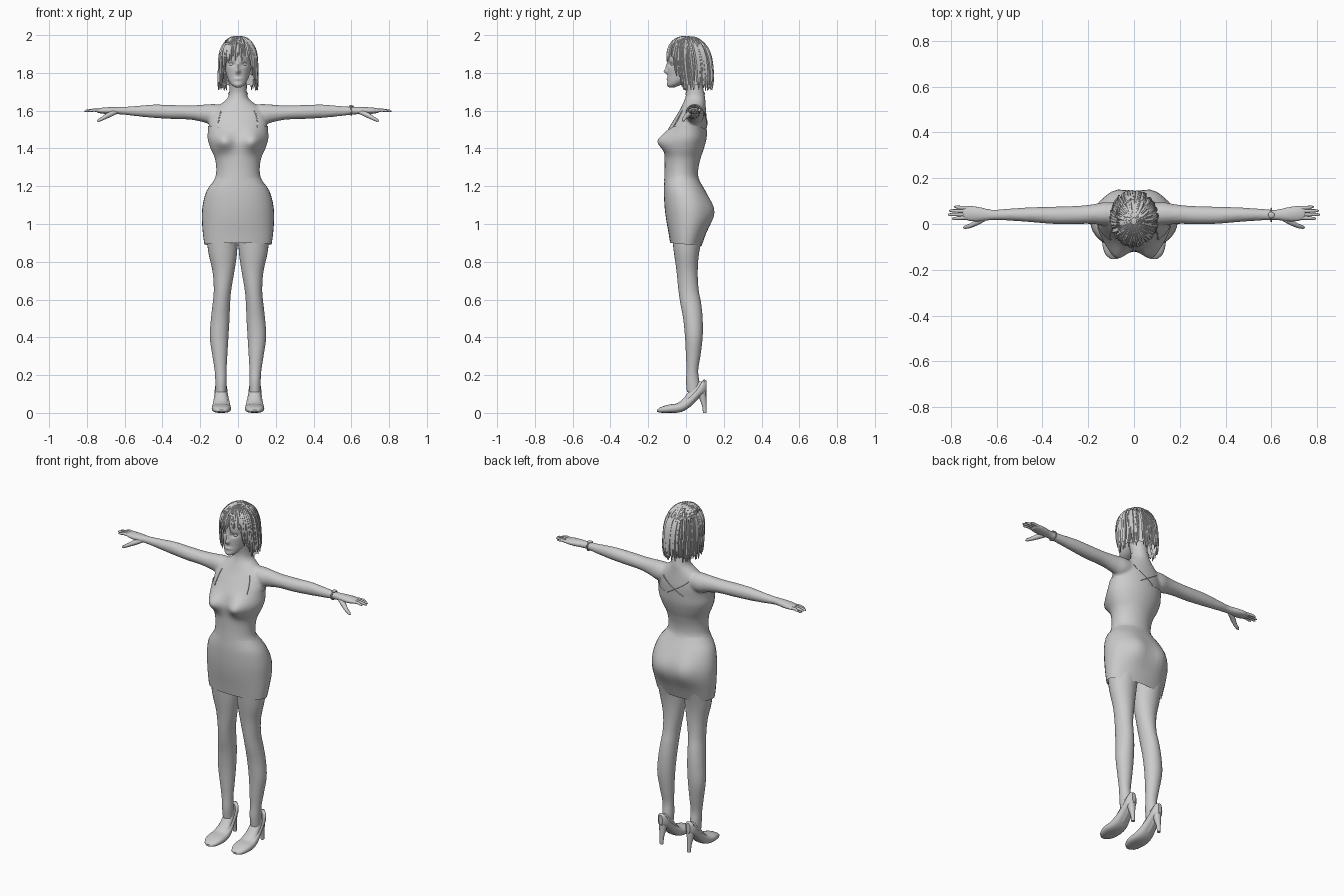
import bpy, bmesh, math, random
from mathutils import Vector

if "Cube" in bpy.data.objects:
    bpy.data.objects.remove(bpy.data.objects["Cube"])

random.seed(4)
TAU = 2 * math.pi


def sample(prof, s):
    """Smooth (Hermite) interpolation of a profile: rows of (s, cx, rx, y_min, y_max)."""
    s = min(max(s, prof[0][0]), prof[-1][0])
    i = 0
    while i < len(prof) - 2 and s > prof[i + 1][0]:
        i += 1
    a, b = prof[i], prof[i + 1]
    p, q = prof[max(i - 1, 0)], prof[min(i + 2, len(prof) - 1)]
    h = b[0] - a[0]
    t = (s - a[0]) / h
    out = []
    for k in range(1, 5):
        ma = (b[k] - p[k]) / (b[0] - p[0]) * h
        mb = (q[k] - a[k]) / (q[0] - a[0]) * h
        out.append((2*t**3 - 3*t**2 + 1) * a[k] + (t**3 - 2*t**2 + t) * ma
                   + (3*t**2 - 2*t**3) * b[k] + (t**3 - t**2) * mb)
    return out


def surf(prof, s, th, bumps=(), off=0.0, p=1.0):
    """Point on the profile's skin; bumps are (x, s, width, height, dy, side)."""
    cx, rx, y0, y1 = sample(prof, s)
    c, n = math.cos(th), math.sin(th)
    x = cx + (rx + off) * math.copysign(abs(c) ** p, c)
    y = (y0 + y1) / 2 + ((y1 - y0) / 2 + off) * math.copysign(abs(n) ** p, n)
    for bx, bs, w, h, dy, side in bumps:
        if n * side > 0:
            y += dy * min(1, abs(n) * 2) * math.exp(-((x - bx) / w) ** 2 - ((s - bs) / h) ** 2)
    return x, y, s


def skin(bm, rings, caps):
    vs = [[bm.verts.new(v) for v in r] for r in rings]
    n = len(vs[0])
    for a, b in zip(vs, vs[1:]):
        for i in range(n):
            bm.faces.new((a[i], a[(i + 1) % n], b[(i + 1) % n], b[i]))
    if caps:
        bm.faces.new(vs[0])
        bm.faces.new(vs[-1])


def loft(bm, prof, s0, s1, n=32, m=24, axes=lambda x, y, s: (x, y, s), caps=True, ease=1, **kw):
    f0 = s0 if callable(s0) else lambda th: s0
    f1 = s1 if callable(s1) else lambda th: s1
    ths = [TAU * i / n for i in range(n)]
    skin(bm, [[axes(*surf(prof, f0(t) + (f1(t) - f0(t)) * (j / m) ** ease, t, **kw))
               for t in ths] for j in range(m + 1)], caps)


def tube(bm, pts, radii, n=6):
    pts = [Vector(p) for p in pts]
    rings = []
    for i, p in enumerate(pts):
        d = (pts[min(i + 1, len(pts) - 1)] - pts[max(i - 1, 0)]).normalized()
        u = d.cross(Vector((0.31, 0.2, 0.93)) if abs(d.z) < 0.8 else Vector((1, 0.1, 0))).normalized()
        v = d.cross(u)
        rings.append([p + radii[i] * (math.cos(TAU*k/n) * u + math.sin(TAU*k/n) * v) for k in range(n)])
    skin(bm, rings, True)


def ball(bm, loc, scale):
    vs = bmesh.ops.create_uvsphere(bm, u_segments=16, v_segments=10, radius=1)['verts']
    for v in vs:
        v.co = Vector(loc) + Vector([a * b for a, b in zip(v.co, scale)])


def finish(name, bm, mirror=False, sharp=50):
    bmesh.ops.recalc_face_normals(bm, faces=bm.faces)
    me = bpy.data.meshes.new(name)
    bm.to_mesh(me)
    bm.free()
    for f in me.polygons:
        f.use_smooth = True
    me.set_sharp_from_angle(angle=math.radians(sharp))
    ob = bpy.data.objects.new(name, me)
    bpy.context.collection.objects.link(ob)
    if mirror:
        ob.modifiers.new("mirror", 'MIRROR')
    return ob


# Profiles
TORSO = [(.88, 0, .172, -.077, .077), (.95, 0, .182, -.088, .102), (1.03, 0, .187, -.102, .13),
         (1.1, 0, .183, -.11, .127), (1.18, 0, .16, -.113, .095), (1.24, 0, .118, -.11, .063),
         (1.29, 0, .11, -.108, .06), (1.35, 0, .118, -.108, .073), (1.4, 0, .14, -.108, .09),
         (1.45, 0, .155, -.105, .103), (1.5, 0, .154, -.094, .108), (1.55, 0, .153, -.066, .11),
         (1.6, 0, .135, -.035, .106), (1.64, 0, .085, -.015, .103), (1.665, 0, .056, -.005, .102),
         (1.7, 0, .047, 0, .095), (1.78, 0, .046, -.02, .08)]
CURVES = [b for s in (-1, 1) for b in ((s*.078, 1.437, .05, .048, -.052, -1), (s*.08, 1.07, .06, .08, .022, 1))]
ARM = [(.05, 1.585, .045, 0, .09), (.13, 1.58, .055, -.005, .095), (.18, 1.585, .047, 0, .086),
       (.25, 1.59, .038, 0, .079), (.35, 1.593, .037, 0, .076), (.45, 1.597, .035, .008, .073),
       (.55, 1.598, .026, .015, .067), (.62, 1.6, .02, .016, .063), (.68, 1.6, .019, .01, .076),
       (.72, 1.6, .016, .012, .08), (.75, 1.6, .01, .02, .076)]
LEG = [(.11, .09, .028, .005, .075), (.17, .09, .03, 0, .07), (.22, .092, .031, .003, .064),
       (.3, .096, .039, 0, .076), (.4, .1, .049, -.005, .088), (.5, .094, .049, -.015, .088),
       (.58, .088, .046, -.03, .08), (.65, .082, .046, -.04, .067), (.75, .077, .058, -.05, .062),
       (.85, .081, .076, -.064, .07), (.98, .085, .085, -.08, .1)]
HEAD = [(1.722, 0, .012, -.088, -.065), (1.735, 0, .032, -.097, -.03), (1.755, 0, .047, -.098, .01),
        (1.78, 0, .058, -.097, .05), (1.82, 0, .067, -.098, .08), (1.86, 0, .071, -.098, .1),
        (1.9, 0, .073, -.095, .11), (1.94, 0, .065, -.075, .1), (1.97, 0, .045, -.045, .07),
        (1.985, 0, .015, -.01, .03)]
FACE = [(0, 1.808, .011, .013, -.02, -1), (0, 1.835, .008, .018, -.009, -1), (0, 1.768, .02, .007, -.006, -1),
        (0, 1.735, .02, .012, -.004, -1)] + [(s*.032, 1.846, .017, .011, .012, -1) for s in (-1, 1)]
HAIR = [(1.7, 0, .103, -.08, .14), (1.76, 0, .104, -.09, .146), (1.82, 0, .1, -.098, .143),
        (1.88, 0, .097, -.1, .134), (1.93, 0, .086, -.09, .115), (1.97, 0, .06, -.062, .08),
        (1.987, 0, .035, -.03, .05), (1.995, 0, .004, .008, .02)]
FOOT = [(-.13, .088, .03, .008, .025), (-.06, .088, .042, .008, .045), (-.02, .088, .04, .012, .07),
        (.02, .089, .034, .03, .12), (.06, .09, .029, .07, .165), (.095, .09, .02, .1, .165)]
SHOE = [(-.153, .088, .014, .006, .016), (-.135, .088, .036, .001, .03), (-.09, .088, .05, 0, .044),
        (-.04, .088, .05, .002, .052), (0, .088, .045, .016, .075), (.04, .089, .038, .052, .11),
        (.07, .09, .034, .085, .145), (.095, .09, .028, .1, .178), (.109, .09, .012, .115, .172)]

# Upper body and arms, blended into one skin
bm = bmesh.new()
loft(bm, TORSO, 1.1, 1.78, n=56, m=60, bumps=CURVES)
for side in (-1, 1):
    loft(bm, ARM, .05, .75, m=50, axes=lambda x, y, s: (side * s, y, x))
body = finish("body", bm)
rm = body.modifiers.new("blend", 'REMESH')
rm.mode, rm.voxel_size, rm.use_smooth_shade = 'VOXEL', .007, True
sm = body.modifiers.new("soften", 'SMOOTH')
sm.factor, sm.iterations = .5, 6

# Fingers and thumbs
bm = bmesh.new()
for y, tip, dy in ((.028, .795, -.004), (.042, .812, -.001), (.056, .808, .002), (.069, .785, .006)):
    tube(bm, [(.72, y, 1.6), (.765, y + dy * .5, 1.603), (tip - .01, y + dy, 1.599), (tip, y + dy, 1.597)],
         [.0095, .008, .0065, .003], 8)
tube(bm, [(.645, .03, 1.595), (.685, .008, 1.577), (.715, -.008, 1.56), (.738, -.014, 1.548), (.745, -.016, 1.544)],
     [.013, .014, .01, .008, .003], 8)
finish("fingers", bm, True)

# Legs
bm = bmesh.new()
loft(bm, LEG, .11, .98, n=28, m=40)
finish("legs", bm, True)

# Feet, pumps and stiletto heels
along_y = lambda x, v, s: (x, s, v)
bm = bmesh.new()
loft(bm, FOOT, -.13, .095, n=20, m=16, axes=along_y)
finish("feet", bm, True)
bm = bmesh.new()
loft(bm, SHOE, -.153, .109, n=20, m=18, axes=along_y, p=.75)
tube(bm, [(.09, .08, .135), (.09, .087, .09), (.09, .097, .04), (.09, .1, 0)], [.028, .021, .012, .01], 10)
finish("shoes", bm, True, 40)

# Dress: fitted skirt and strapless-cut top
bm = bmesh.new()
loft(bm, TORSO, lambda t: .892 - .008 * math.sin(t), 1.24, n=36, m=16, caps=False, bumps=CURVES, off=.004, p=.93)
finish("skirt", bm)


def neckline(t):
    u = abs(math.cos(t))
    return 1.455 + .065 * min(1, u / .75) if math.sin(t) < 0 else 1.49 + .03 * u


bm = bmesh.new()
loft(bm, TORSO, 1.23, neckline, n=56, m=24, caps=False, bumps=CURVES, off=.005)
finish("bustier", bm)

# Crossed straps on the back, thin straps over the bust
bm = bmesh.new()
for side in (-1, 1):
    for z0, z1, a0, a1 in ((1.49, 1.59, 65, 125), (1.51, 1.6, -48, -50)):
        pts = []
        for k in range(9):
            a = math.radians(a0 + (a1 - a0) * k / 8)
            x, y, z = surf(TORSO, z0 + (z1 - z0) * k / 8, a, CURVES, .001)
            pts.append((side * x, y, z))
        tube(bm, pts, [.003] * 9, 5)
finish("straps", bm)

# Choker and bracelet with a charm
bm = bmesh.new()
loft(bm, TORSO, 1.685, 1.697, n=32, m=3, caps=False, off=.004)
finish("choker", bm)
bm = bmesh.new()
ring = [(.6, .04 + .028 * math.cos(TAU*k/20), 1.6 + .024 * math.sin(TAU*k/20)) for k in range(21)]
tube(bm, ring, [.004] * 21, 6)
ball(bm, (.6, .04, 1.624), (.014, .014, .005))
finish("bracelet", bm)

# Head with modelled face, eyes, ears
bm = bmesh.new()
loft(bm, HEAD, 1.722, 1.985, n=80, m=60, bumps=FACE)
finish("head", bm)
bm = bmesh.new()
ball(bm, (.032, -.067, 1.845), (.014, .014, .012))
finish("eyes", bm, True)
bm = bmesh.new()
ball(bm, (.072, .012, 1.815), (.01, .017, .028))
finish("ears", bm, True)


# Hair: bob-shaped cap with overlapping locks
def hair_end(t):
    s = math.sin(t)
    k = min(1, max(0, (s + .85) / .5))
    return 1.885 - .15 * k * k * (3 - 2 * k)


bm = bmesh.new()
loft(bm, HAIR, 1.995, hair_end, n=72, m=24, caps=False, ease=1.6, off=-.006)
finish("hair_cap", bm)
bm = bmesh.new()
COUNT, STEPS = 120, 14
for i in range(COUNT):
    th = TAU * (i + random.uniform(-.4, .4)) / COUNT
    end = hair_end(th) + random.uniform(-.03, .015)
    sway, lift = random.uniform(-.16, .16), random.uniform(-.006, .001)
    pts = [surf(HAIR, 1.992 - (1.992 - end) * (k / STEPS) ** 1.6,
                th + sway * math.sin(2.5 * k / STEPS), (), lift) for k in range(STEPS + 1)]
    tube(bm, pts, [.0025 + .006 * math.sin(math.pi * k / STEPS) ** .6 if 0 < k < STEPS else .002
                   for k in range(STEPS + 1)], 5)
finish("hair_locks", bm)
